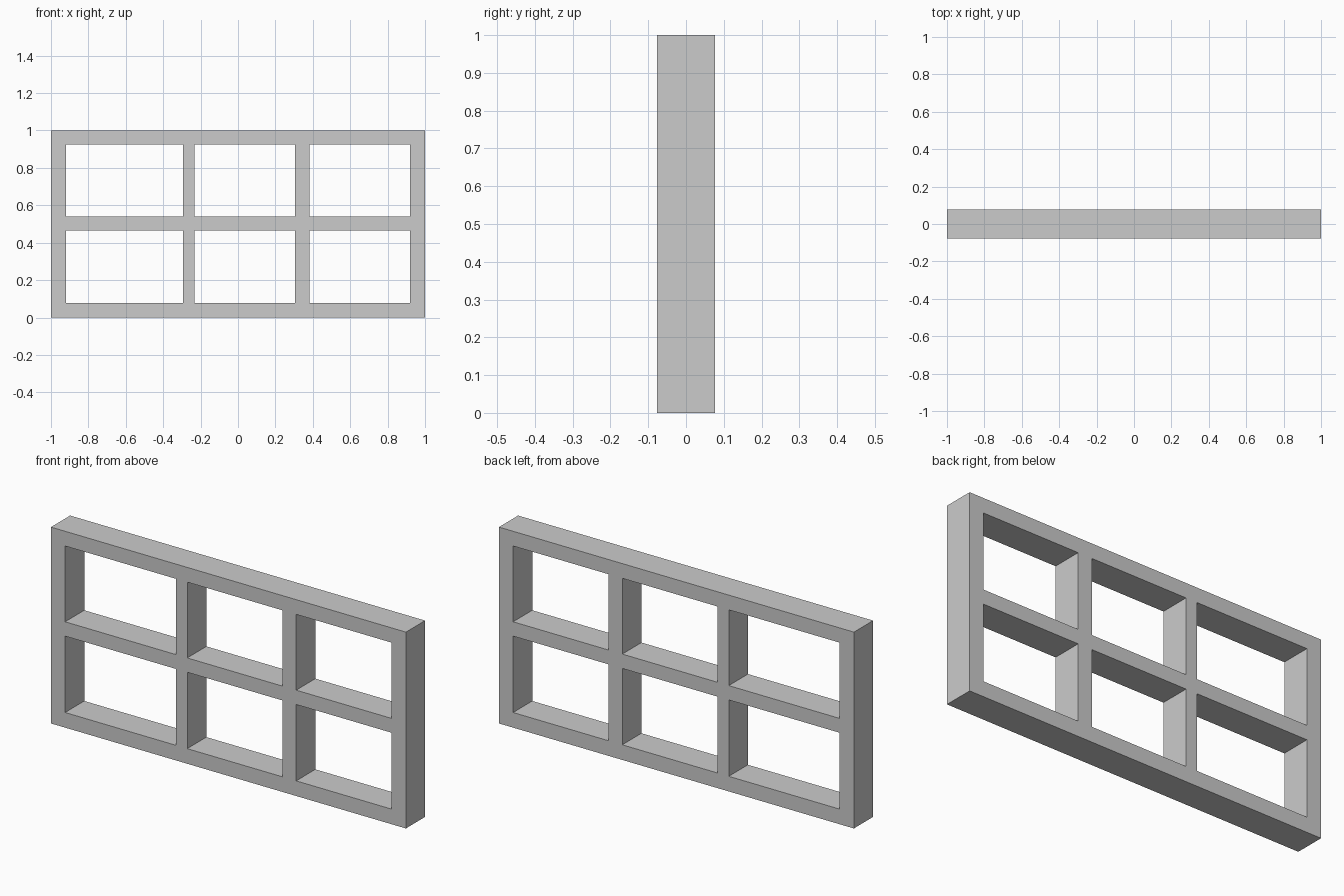
import bpy, bmesh
from mathutils import Vector

if "Cube" in bpy.data.objects:
    bpy.data.objects.remove(bpy.data.objects["Cube"])

# Bar edges across the width and height; every odd cell pair is an opening
XS = [-1.0, -0.92, -0.295, -0.232, 0.305, 0.382, 0.92, 1.0]
ZS = [0.0, 0.077, 0.466, 0.539, 0.925, 1.0]
HALF_DEPTH = 0.077

bm = bmesh.new()

# Front face of the lattice, leaving out the six openings
grid = [[bm.verts.new((x, -HALF_DEPTH, z)) for z in ZS] for x in XS]
for i in range(len(XS) - 1):
    for j in range(len(ZS) - 1):
        if i % 2 and j % 2:
            continue
        bm.faces.new((grid[i][j], grid[i + 1][j], grid[i + 1][j + 1], grid[i][j + 1]))

# Extrude to full depth, giving one solid frame
ext = bmesh.ops.extrude_face_region(bm, geom=bm.faces[:], use_keep_orig=True)
moved = [g for g in ext["geom"] if isinstance(g, bmesh.types.BMVert)]
bmesh.ops.translate(bm, verts=moved, vec=Vector((0, 2 * HALF_DEPTH, 0)))
bmesh.ops.recalc_face_normals(bm, faces=bm.faces[:])

mesh = bpy.data.meshes.new("window_frame")
bm.to_mesh(mesh)
bm.free()
frame = bpy.data.objects.new("window_frame", mesh)
bpy.context.collection.objects.link(frame)
